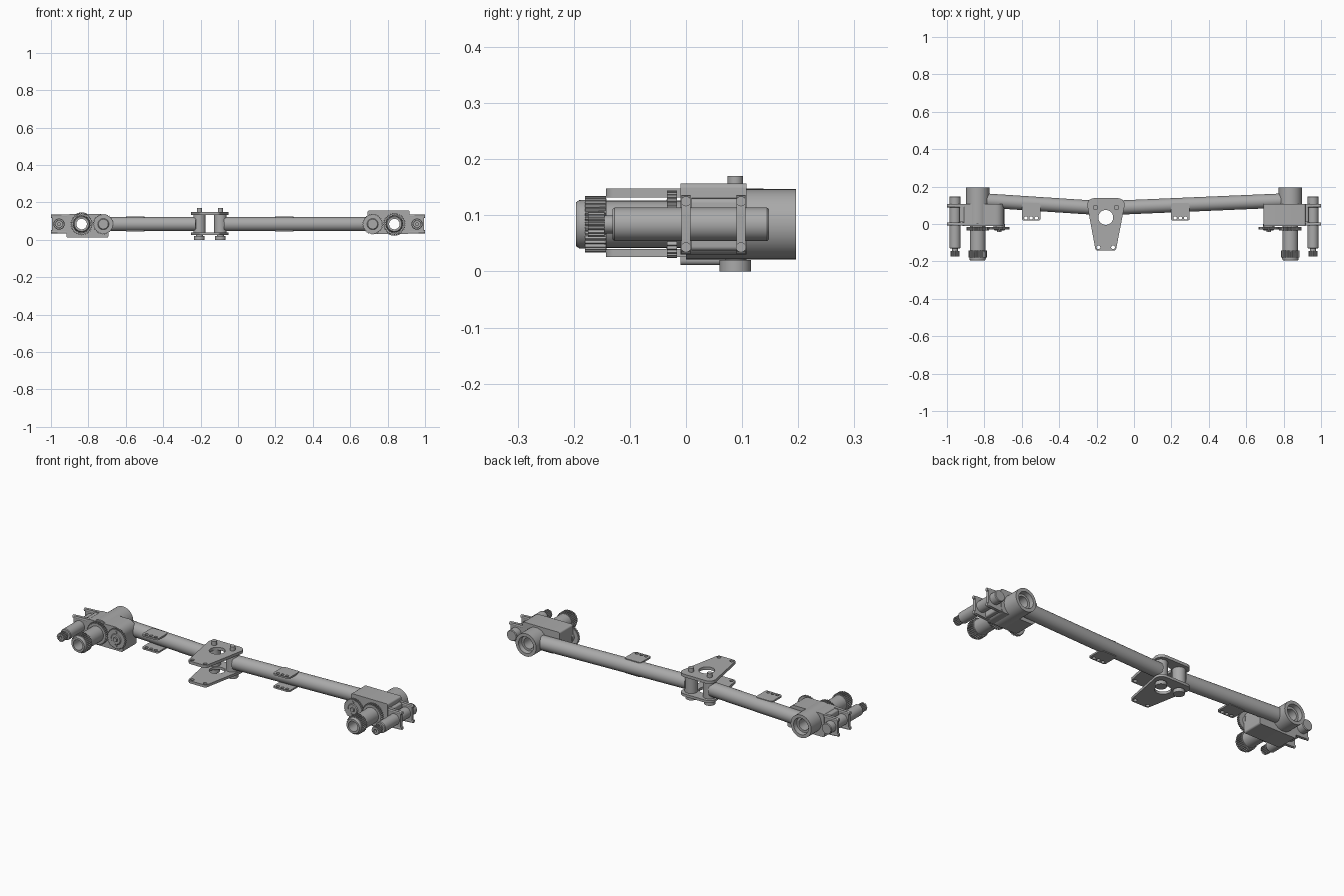
import bpy, bmesh
from math import cos, sin, pi, radians
from mathutils import Matrix, Vector
from mathutils.geometry import convex_hull_2d

cube = bpy.data.objects.get("Cube")
if cube:
    bpy.data.objects.remove(cube, do_unlink=True)

MID = 0.084  # height of the axle line
HALF_TURN = (Matrix.Translation((0, 0, MID)) @ Matrix.Rotation(pi, 4, 'Y')
             @ Matrix.Translation((0, 0, -MID)))
Y_UP = Matrix.Rotation(pi / 2, 4, 'X')  # sends local (x, y, z) to (x, -z, y)

steel = bpy.data.materials.new("steel grey")
steel.use_nodes = True
steel.diffuse_color = (0.4, 0.4, 0.4, 1)
steel.node_tree.nodes["Principled BSDF"].inputs["Base Color"].default_value = (0.4, 0.4, 0.4, 1)


def add(name, mesh, both=False):
    """Link a mesh; 'both' also adds the end-for-end turned copy."""
    mesh.materials.clear()
    mesh.materials.append(steel)
    bm = bmesh.new()
    bm.from_mesh(mesh)
    bmesh.ops.remove_doubles(bm, verts=bm.verts, dist=1e-5)
    bmesh.ops.recalc_face_normals(bm, faces=bm.faces)
    bm.to_mesh(mesh)
    bm.free()
    sides = [("left_" + name, mesh), ("right_" + name, mesh.copy())] if both else [(name, mesh)]
    for i, (label, data) in enumerate(sides):
        if i:
            data.transform(HALF_TURN)
        obj = bpy.data.objects.new(label, data)
        bpy.context.collection.objects.link(obj)
        obj.select_set(True)
        bpy.context.view_layer.objects.active = obj


def ring_mesh(rings, segments, closed):
    """Skin rings of points, capping the ends unless the profile is closed."""
    bm = bmesh.new()
    loops = [[bm.verts.new(p) for p in ring] for ring in rings]
    pairs = list(zip(loops, loops[1:]))
    if closed:
        pairs.append((loops[-1], loops[0]))
    for a, b in pairs:
        for i in range(segments):
            j = (i + 1) % segments
            bm.faces.new((a[i], a[j], b[j], b[i]))
    if not closed:
        bm.faces.new(loops[0])
        bm.faces.new(loops[-1])
    mesh = bpy.data.meshes.new("part")
    bm.to_mesh(mesh)
    bm.free()
    return mesh


def lathe(name, x, profile, closed=False, z=MID, segments=36):
    """Turn (y, radius) points about a front-to-back axis."""
    turns = [2 * pi * i / segments for i in range(segments)]
    rings = [[(x + r * cos(t), y, z + r * sin(t)) for t in turns] for y, r in profile]
    add(name, ring_mesh(rings, segments, closed), True)


def gear(name, x, y0, y1, bore, radius, depth, teeth):
    count = teeth * 4
    def ring(y, inner):
        points = []
        for i in range(count):
            t = 2 * pi * i / count
            r = bore if inner else radius - (depth if i % 4 > 1 else 0)
            points.append((x + r * cos(t), y, MID + r * sin(t)))
        return points
    rings = [ring(y0, True), ring(y0, False), ring(y1, False), ring(y1, True)]
    add(name, ring_mesh(rings, count, True), True)


def rod(name, start, end, radius, both=False, segments=32):
    a, b = Vector(start), Vector(end)
    bm = bmesh.new()
    turn = (b - a).to_track_quat('Z', 'Y').to_matrix().to_4x4()
    bmesh.ops.create_cone(bm, cap_ends=True, segments=segments, radius1=radius, radius2=radius,
                          depth=(b - a).length, matrix=Matrix.Translation((a + b) / 2) @ turn)
    mesh = bpy.data.meshes.new(name)
    bm.to_mesh(mesh)
    bm.free()
    add(name, mesh, both)


def circle(x, y, r, n=24):
    return [(x + r * cos(2 * pi * i / n), y + r * sin(2 * pi * i / n)) for i in range(n)]


def plate(name, corners, holes, low, high, upright=False, both=False):
    """Rounded plate around corner circles (x, y, r), with round holes."""
    points = [p for c in corners for p in circle(*c)]
    outline = [points[i] for i in convex_hull_2d([Vector(p) for p in points])]
    curve = bpy.data.curves.new(name, 'CURVE')
    curve.dimensions = '2D'
    curve.fill_mode = 'BOTH'
    curve.extrude = (high - low) / 2
    for loop in [outline] + [circle(*h) for h in holes]:
        spline = curve.splines.new('POLY')
        spline.points.add(len(loop) - 1)
        for point, (px, py) in zip(spline.points, loop):
            point.co = (px, py, 0, 1)
        spline.use_cyclic_u = True
    helper = bpy.data.objects.new("outline_helper", curve)
    mesh = bpy.data.meshes.new_from_object(helper)
    bpy.data.objects.remove(helper)
    if upright:
        mesh.transform(Matrix.Translation((0, (low + high) / 2, 0)) @ Y_UP)
    else:
        mesh.transform(Matrix.Translation((0, 0, (low + high) / 2)))
    add(name, mesh, both)


bpy.ops.object.select_all(action='DESELECT')
HUB, PIVOT, CRANK = 0.836, 0.72, 0.957

# Hub barrel with stepped rear bore, and the hollow spindle in front
lathe("hub_barrel", HUB, [(0.0, 0.03), (0.0, 0.0625), (0.196, 0.0625), (0.196, 0.045),
                          (0.172, 0.042), (0.172, 0.03)], True)
lathe("spindle", HUB, [(0.0, 0.028), (0.0, 0.042), (-0.142, 0.042), (-0.142, 0.046),
                       (-0.19, 0.043), (-0.196, 0.039), (-0.196, 0.028)], True)
gear("spindle_gear", HUB, -0.18, -0.143, 0.042, 0.05, 0.005, 32)

# Gear housing, open around the hub bore
plate("gear_housing",
      [(0.702, 0.148, 0.009), (0.908, 0.148, 0.009), (0.74, 0.075, 0.045), (0.895, 0.05, 0.02)],
      [(HUB, MID, 0.035)], -0.01, 0.108, True, True)

# Meshing gear pair on the housing front
gear("large_gear", HUB, -0.034, -0.016, 0.04, 0.06, 0.006, 36)
gear("idler_gear", PIVOT, -0.03, -0.016, 0.02, 0.055, 0.004, 34)
lathe("idler_hub", PIVOT, [(0.0, 0.03), (-0.03, 0.03), (-0.034, 0.026)])
rod("idler_bolt", (PIVOT, -0.03, MID), (PIVOT, -0.042, MID), 0.013, True, 6)
for dz in (-0.037, 0.037):
    rod("idler_screw", (PIVOT, -0.025, MID + dz), (PIVOT, -0.035, MID + dz), 0.007, True, 12)

# Outer cylinder with pinion
lathe("outer_cylinder", CRANK, [(0.148, 0.027), (0.144, 0.03), (-0.127, 0.03), (-0.131, 0.027),
                                (-0.131, 0.016), (-0.174, 0.016), (-0.174, 0.008), (-0.16, 0.008)])
gear("pinion", CRANK, -0.175, -0.145, 0.014, 0.023, 0.004, 16)

# Clamps holding the outer cylinder, with bolts
plate("clamp_mount", [(0.9, 0.125, 0.008), (0.925, 0.122, 0.008),
                      (0.9, 0.045, 0.008), (0.925, 0.045, 0.008)], [], 0.01, 0.1, True, True)
for y in (0.0, 0.098):
    plate("clamp", [(0.9, 0.128, 0.008), (0.986, 0.124, 0.008),
                    (0.9, 0.04, 0.008), (0.986, 0.044, 0.008)],
          [], y - 0.008, y + 0.008, True, True)
    for dz in (-0.041, 0.041):
        rod("clamp_bolt", (0.9, y, MID + dz), (1.0, y, MID + dz), 0.009, True, 16)

# Main tubes, swept slightly back towards the hubs
PINS = (-0.206, -0.094)
rod("right_tube", (PINS[0] - 0.018, 0.088, MID), (-0.79, 0.125, MID), 0.038)
rod("left_tube", (PINS[1] + 0.018, 0.088, MID), (0.79, 0.125, MID), 0.038)

# Central hinge: two sleeves with pins between a pair of plates
for x in PINS:
    rod("hinge_sleeve", (x, 0.088, 0.035), (x, 0.088, 0.135), 0.033)
    rod("hinge_pin_top", (x, 0.088, 0.13), (x, 0.088, 0.17), 0.014)
    rod("hinge_pin_head", (x, 0.088, 0), (x, 0.088, 0.02), 0.028)
    rod("hinge_pin_shank", (x, 0.088, 0.015), (x, 0.088, 0.04), 0.018)
for label, low, high in (("upper", 0.132, 0.148), ("lower", 0.026, 0.04)):
    plate(label + "_hinge_plate",
          [(-0.215, 0.103, 0.035), (-0.085, 0.103, 0.035),
           (-0.19, -0.125, 0.018), (-0.112, -0.125, 0.018)],
          [(-0.151, 0.035, 0.04), (-0.19, -0.125, 0.01), (-0.112, -0.125, 0.01)], low, high)

# Drilled tabs above and below each tube
for x in (-0.55, 0.248):
    for low in (0.044, 0.116):
        plate("drilled_tab",
              [(x + sx * 0.038, y, 0.012) for sx in (-1, 1) for y in (0.03, 0.1)],
              [(x + k * 0.028, 0.032, 0.009) for k in (-1, 0, 1)], low, low + 0.009)

bpy.ops.object.shade_smooth_by_angle(angle=radians(30))
